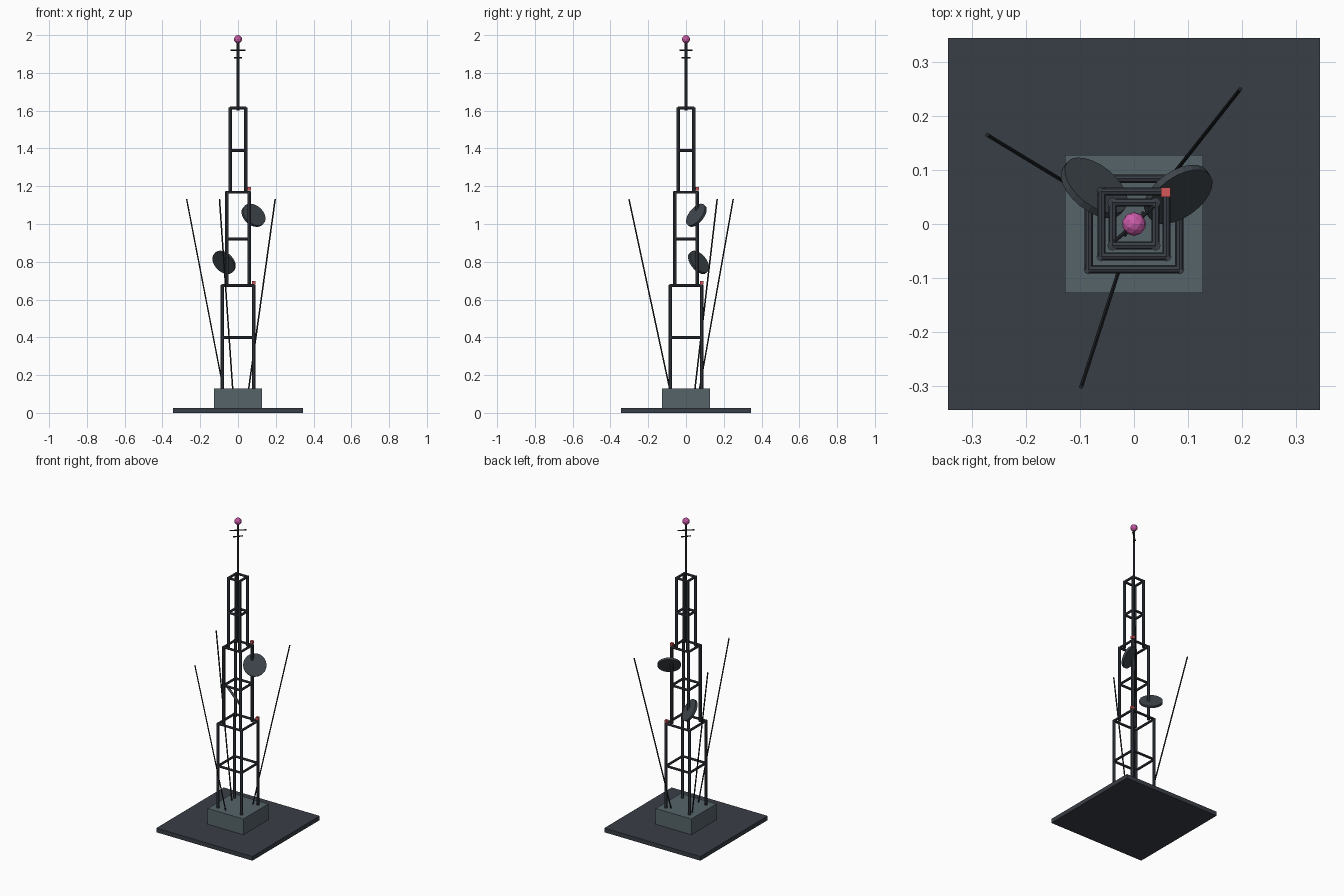
import bpy, math
from mathutils import Vector

if "Cube" in bpy.data.objects:
    bpy.data.objects.remove(bpy.data.objects["Cube"])


def mat(name, r, g, b):
    m = bpy.data.materials.new(name)
    lin = [((c / 255 + 0.055) / 1.055) ** 2.4 for c in (r, g, b)]
    m.diffuse_color = (*lin, 1)
    m.use_nodes = True
    m.node_tree.nodes["Principled BSDF"].inputs["Base Color"].default_value = m.diffuse_color
    return m


STEEL = mat("dark steel", 57, 62, 70)
BLOCK = mat("grey concrete", 86, 100, 106)
CABLE = mat("black cable", 34, 37, 40)
DISH = mat("dish grey", 62, 69, 75)
RED = mat("beacon red", 212, 88, 90)
PINK = mat("tip pink", 204, 92, 170)


def finish(name, m):
    o = bpy.context.object
    o.name = name
    o.data.materials.append(m)
    return o


def box(name, c, s, m):
    bpy.ops.mesh.primitive_cube_add(size=1, location=c)
    o = finish(name, m)
    o.scale = s
    return o


def rod(name, p, q, r, m, sides=8):
    p, q = Vector(p), Vector(q)
    d = q - p
    bpy.ops.mesh.primitive_cylinder_add(
        vertices=sides, radius=r, depth=d.length, location=(p + q) / 2,
        rotation=d.to_track_quat('Z', 'Y').to_euler())
    return finish(name, m)


# Ground plate and footing
box("base_plate", (0, 0, 0.0135), (0.69, 0.69, 0.027), STEEL)
box("footing_block", (0, 0, 0.078), (0.256, 0.256, 0.103), BLOCK)

# Three stacked lattice tiers: half width, bottom, ring heights
CORNERS = [(-1, -1), (1, -1), (1, 1), (-1, 1)]
for t, (w, z0, rings) in enumerate([(0.084, 0.12, (0.40, 0.674)),
                                    (0.060, 0.672, (0.92, 1.168)),
                                    (0.040, 1.166, (1.39, 1.614))]):
    for i, (sx, sy) in enumerate(CORNERS):
        nx, ny = CORNERS[(i + 1) % 4]
        rod(f"tier_{t}_leg_{i}", (sx * w, sy * w, z0),
            (sx * w, sy * w, rings[1] + 0.004), 0.0095, STEEL)
        for k, z in enumerate(rings):
            rod(f"tier_{t}_ring_{k}_bar_{i}", (sx * w, sy * w, z),
                (nx * w, ny * w, z), 0.0075, STEEL)

# Mast, antenna cross bars and tip ball
rod("mast", (0, 0, 1.60), (0, 0, 1.965), 0.007, STEEL)
for i, (x, y, z) in enumerate([(0.037, 0.033, 1.92), (0.019, 0.022, 1.88)]):
    rod(f"antenna_bar_{i}", (-x, -y, z), (x, y, z), 0.004, CABLE, 6)
bpy.ops.mesh.primitive_ico_sphere_add(subdivisions=2, radius=0.022,
                                      location=(0, 0, 1.978))
finish("tip_ball", PINK)

# Beacons on tier corners
for i, (a, z) in enumerate([(0.083, 0.690), (0.059, 1.187)]):
    box(f"beacon_{i}", (a, a, z), (0.017, 0.017, 0.018), RED)

# Leaning cables
for i, (x, y) in enumerate([(-0.272, 0.165), (0.197, 0.25), (-0.098, -0.302)]):
    f = 0.26
    rod(f"cable_{i}", (x * f, y * f, 0.09), (x, y, 1.132), 0.004, CABLE, 6)

# Tilted dishes
for i, (c, n) in enumerate([((0.082, 0.055, 1.046), (0.48, -0.68, 0.54)),
                            ((-0.074, 0.067, 0.797), (0.53, 0.66, 0.53))]):
    c, n = Vector(c), Vector(n).normalized()
    rod(f"dish_{i}", c - n * 0.007, c + n * 0.007, 0.069, DISH, 24)
